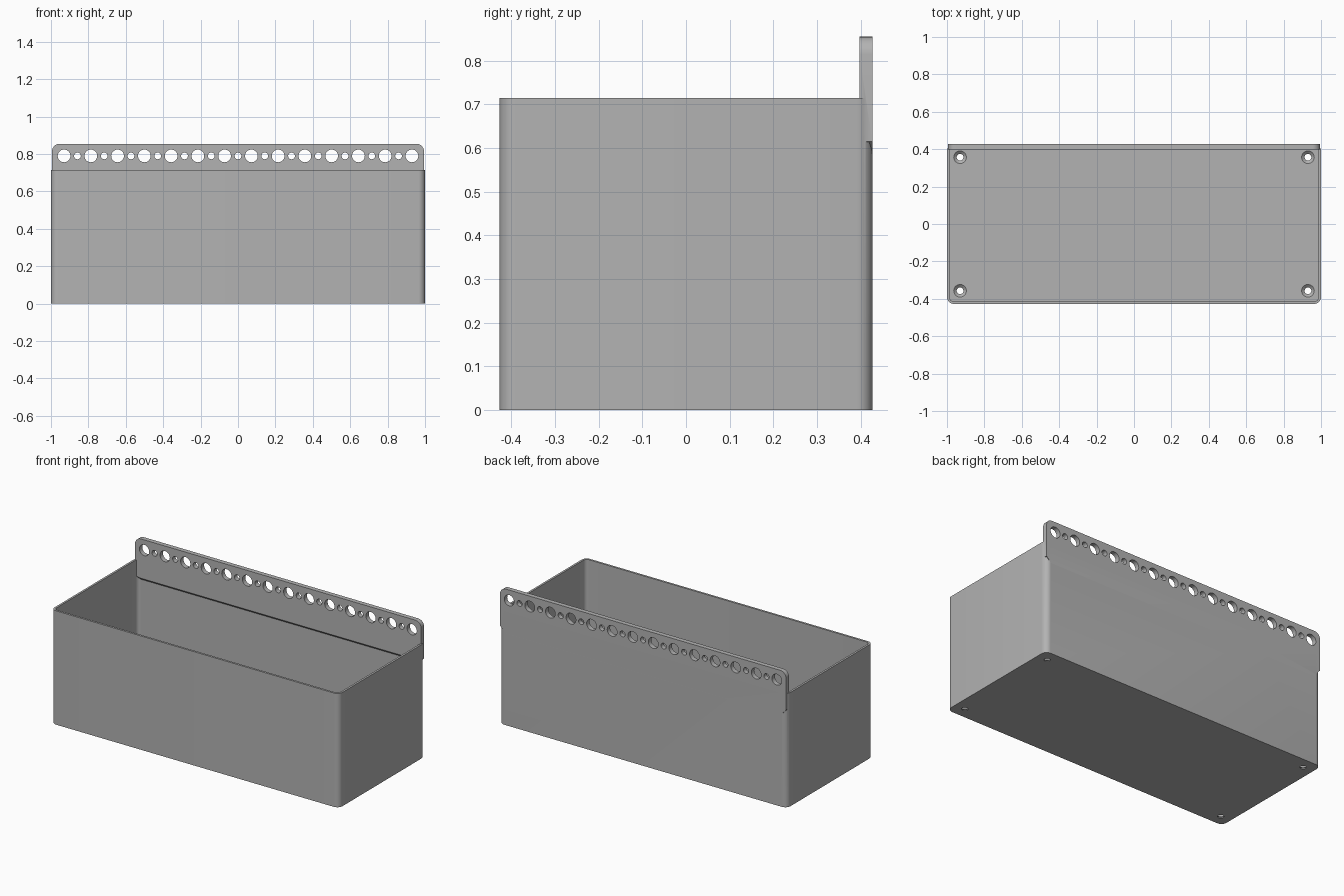
import bpy, bmesh, math
from mathutils import Matrix

if "Cube" in bpy.data.objects:
    bpy.data.objects.remove(bpy.data.objects["Cube"])

HX, HY, HEIGHT = 1.0, 0.427, 0.715     # half width, half depth, wall height
WALL, FLOOR, CORNER = 0.013, 0.02, 0.036
STRIP_HX, STRIP_IN, STRIP_TOP = 0.994, 0.398, 0.855

grey = bpy.data.materials.new("plain grey")
grey.use_nodes = True
colour = (0.45, 0.45, 0.45, 1)
grey.diffuse_color = colour
grey.node_tree.nodes["Principled BSDF"].inputs["Base Color"].default_value = colour


def make(name, bm):
    bmesh.ops.recalc_face_normals(bm, faces=bm.faces)
    mesh = bpy.data.meshes.new(name)
    bm.to_mesh(mesh)
    bm.free()
    mesh.materials.append(grey)
    ob = bpy.data.objects.new(name, mesh)
    bpy.context.collection.objects.link(ob)
    return ob


def arc(cx, cy, r, start, steps=8):
    """Quarter circle of points, counter-clockwise."""
    angles = [start + math.pi / 2 * i / steps for i in range(steps + 1)]
    return [(cx + r * math.cos(a), cy + r * math.sin(a)) for a in angles]


def rounded_rect(hx, hy, r):
    points = []
    for i, (sx, sy) in enumerate([(1, 1), (-1, 1), (-1, -1), (1, -1)]):
        points += arc(sx * (hx - r), sy * (hy - r), r, i * math.pi / 2)
    return points


def prism(name, points, place, low, high):
    """Extrude an outline between two levels; place maps (a, b, level) to xyz."""
    bm = bmesh.new()
    lower = [bm.verts.new(place(a, b, low)) for a, b in points]
    upper = [bm.verts.new(place(a, b, high)) for a, b in points]
    bm.faces.new(lower)
    bm.faces.new(upper)
    n = len(points)
    for i in range(n):
        j = (i + 1) % n
        bm.faces.new((lower[i], lower[j], upper[j], upper[i]))
    return make(name, bm)


def cone(bm, x, y, z, r1, r2, depth, matrix=Matrix()):
    bmesh.ops.create_cone(bm, cap_ends=True, segments=32, radius1=r1, radius2=r2,
                          depth=depth, matrix=Matrix.Translation((x, y, z)) @ matrix)


def combine(target, tool, operation):
    mod = target.modifiers.new(operation, 'BOOLEAN')
    mod.object, mod.operation, mod.solver = tool, operation, 'EXACT'
    bpy.context.view_layer.objects.active = target
    bpy.ops.object.modifier_apply(modifier=mod.name)
    bpy.data.objects.remove(tool)


# Open box with rounded vertical corners
upright = lambda a, b, level: (a, b, level)
bin_body = prism("bin_body", rounded_rect(HX, HY, CORNER), upright, 0, HEIGHT)
cavity = prism("cavity", rounded_rect(HX - WALL, HY - WALL, CORNER - WALL),
               upright, FLOOR, HEIGHT + 0.1)
combine(bin_body, cavity, 'DIFFERENCE')

# Mounting strip: rounded top corners, chamfered lower ends, sloped inner underside
top_r = 0.04
outline = (arc(STRIP_HX - top_r, STRIP_TOP - top_r, top_r, 0)
           + arc(top_r - STRIP_HX, STRIP_TOP - top_r, top_r, math.pi / 2)
           + [(-STRIP_HX, 0.615), (-0.962, 0.58), (0.962, 0.58), (STRIP_HX, 0.615)])
strip = prism("mounting_strip", outline, lambda a, b, level: (a, level, b),
              STRIP_IN, HY)
for v in strip.data.vertices:
    if v.co.y < HY - 0.01 and v.co.z < 0.6:
        v.co.z = 0.608
combine(bin_body, strip, 'UNION')

# Row of alternating large and small holes through the strip
bm = bmesh.new()
sideways = Matrix.Rotation(math.pi / 2, 4, 'X')
for i in range(27):
    x = -0.93 + i * 1.86 / 26
    r = 0.034 if i % 2 == 0 else 0.018
    cone(bm, x, HY, 0.79, r, r, 0.2, sideways)
combine(bin_body, make("strip_holes", bm), 'DIFFERENCE')

# Countersunk screw holes in the floor corners
for name, r1, r2, z, depth in (("screw_holes", 0.018, 0.018, 0, 0.2),
                               ("countersinks", 0.018, 0.036, FLOOR - 0.006, 0.016)):
    bm = bmesh.new()
    for x in (-0.93, 0.93):
        for y in (-0.357, 0.357):
            cone(bm, x, y, z, r1, r2, depth)
    combine(bin_body, make(name, bm), 'DIFFERENCE')

bpy.ops.object.select_all(action='DESELECT')
bin_body.select_set(True)
bpy.context.view_layer.objects.active = bin_body
bpy.ops.object.shade_smooth_by_angle(angle=math.radians(30))
